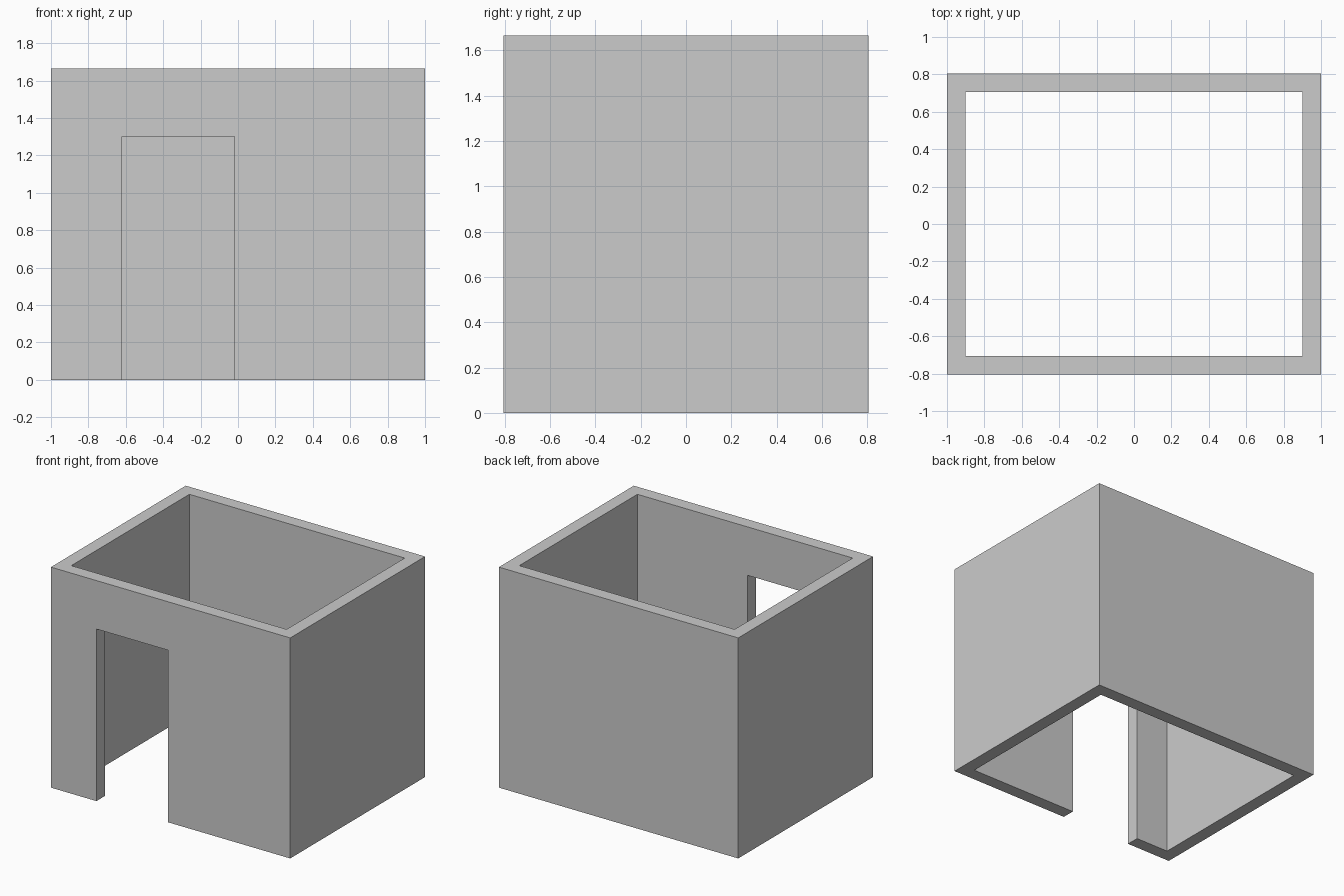
import bpy

if "Cube" in bpy.data.objects:
    bpy.data.objects.remove(bpy.data.objects["Cube"])

W, D, H, T = 2.0, 1.61, 1.666, 0.1     # outer size and wall thickness
DOOR_X0, DOOR_X1, DOOR_H = -0.62, -0.02, 1.3


def box(name, lo, hi):
    """Axis-aligned box between two corners."""
    bpy.ops.mesh.primitive_cube_add(size=1, location=(0, 0, 0))
    ob = bpy.context.object
    ob.name = name
    for v in ob.data.vertices:
        for i in range(3):
            v.co[i] = lo[i] if v.co[i] < 0 else hi[i]
    return ob


def cut(target, cutter):
    """Subtract the cutter, then delete it."""
    mod = target.modifiers.new("cut", 'BOOLEAN')
    mod.operation = 'DIFFERENCE'
    mod.solver = 'EXACT'
    mod.object = cutter
    bpy.context.view_layer.objects.active = target
    bpy.ops.object.modifier_apply(modifier=mod.name)
    bpy.data.objects.remove(cutter, do_unlink=True)


# Four walls, open at top and bottom
walls = box("walls", (-W / 2, -D / 2, 0), (W / 2, D / 2, H))
cut(walls, box("room_cutter", (-W / 2 + T, -D / 2 + T, -0.2),
               (W / 2 - T, D / 2 - T, H + 0.2)))

# Doorway through the front wall only
cut(walls, box("door_cutter", (DOOR_X0, -D / 2 - 0.2, -0.2),
               (DOOR_X1, -D / 2 + T + 0.2, DOOR_H)))

# Plain grey plaster
grey = bpy.data.materials.new("light_grey")
grey.diffuse_color = (0.6, 0.6, 0.6, 1)
grey.use_nodes = True
grey.node_tree.nodes["Principled BSDF"].inputs["Base Color"].default_value = grey.diffuse_color
walls.data.materials.clear()
walls.data.materials.append(grey)
